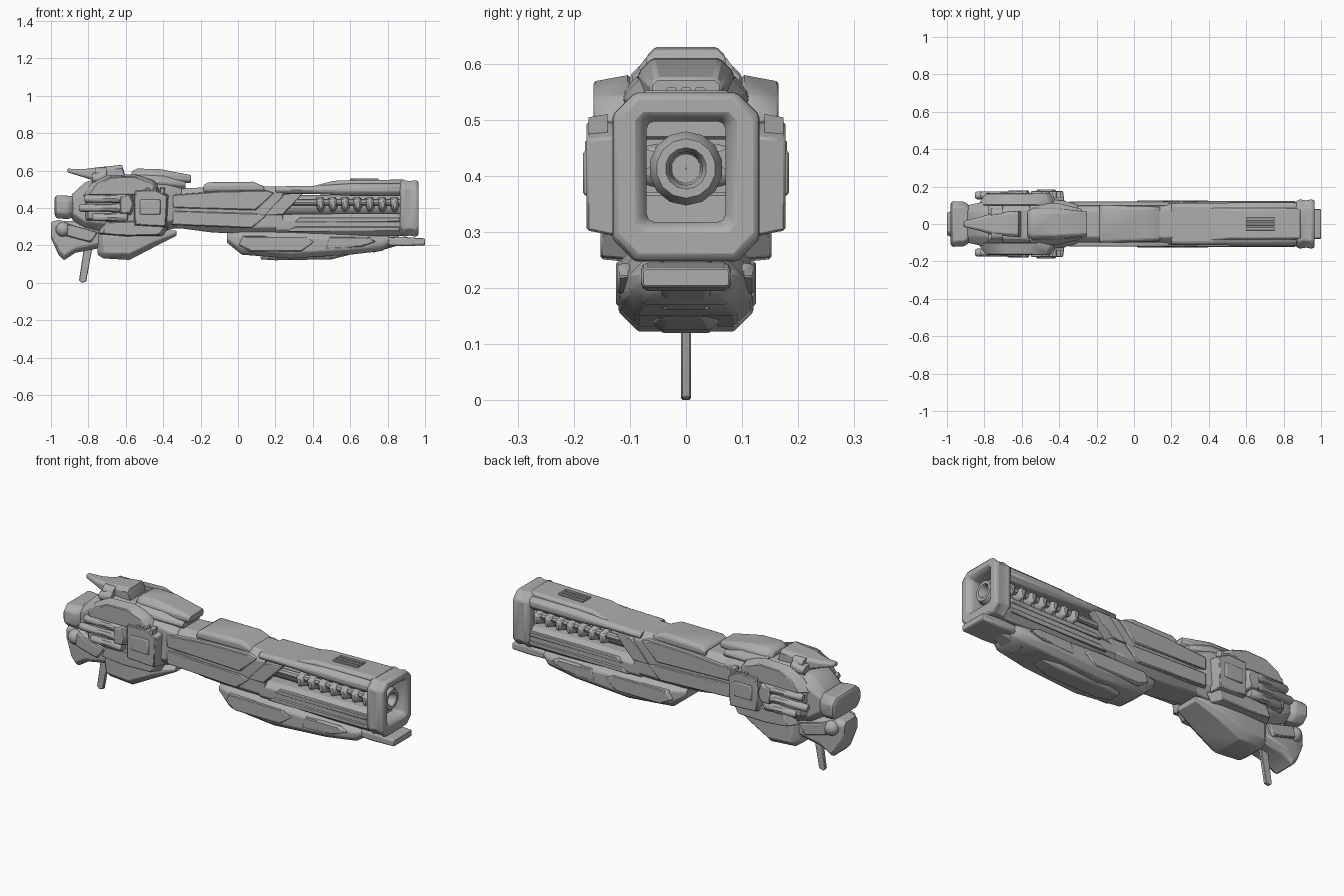
import bpy, bmesh, math
from mathutils import Vector

grey = bpy.data.materials.new("gunmetal grey")
grey.diffuse_color = (0.42, 0.42, 0.42, 1)


def finish(name, bm, mirror=False, bevel=0.005):
    if mirror:  # copy to the far side
        geo = bmesh.ops.duplicate(bm, geom=bm.verts[:] + bm.edges[:] + bm.faces[:])["geom"]
        for v in geo:
            if isinstance(v, bmesh.types.BMVert):
                v.co.y = -v.co.y
    bmesh.ops.recalc_face_normals(bm, faces=bm.faces[:])
    me = bpy.data.meshes.new(name)
    bm.to_mesh(me)
    bm.free()
    me.materials.append(grey)
    ob = bpy.data.objects.new(name, me)
    bpy.context.collection.objects.link(ob)
    if bevel:
        m = ob.modifiers.new("soft edges", 'BEVEL')
        m.width, m.segments, m.limit_method = bevel, 1, 'ANGLE'
    bpy.ops.object.select_all(action='DESELECT')
    ob.select_set(True)
    bpy.context.view_layer.objects.active = ob
    bpy.ops.object.shade_smooth_by_angle(angle=math.radians(40))
    return ob


def skin(bm, loops, ring=False):
    rows = [[bm.verts.new(p) for p in lp] for lp in loops]
    n = len(rows[0])
    for a, b in zip(rows, rows[1:] + (rows[:1] if ring else [])):
        for i in range(n):
            j = (i + 1) % n
            bm.faces.new((a[i], a[j], b[j], b[i]))
    if not ring:
        bm.faces.new(rows[0])
        bm.faces.new(rows[-1])


def octagon(x, z0, z1, w, c, y=0):
    half = [(w - c, z1), (w, z1 - c), (w, z0 + c), (w - c, z0)]
    pts = half + [(-a, b) for a, b in reversed(half)]
    return [Vector((x, y + a, b)) for a, b in pts]


def circle(x, r, z, y=0, n=14):
    return [Vector((x, y + r * math.sin(t * math.tau / n), z + r * math.cos(t * math.tau / n)))
            for t in range(n)]


def loft(name, secs, y=0, mirror=False, bevel=0.005):
    """Sections are x, bottom, top, half width, corner cut."""
    bm = bmesh.new()
    skin(bm, [octagon(*s, y=y) for s in secs])
    return finish(name, bm, mirror, bevel)


def plate(name, pts, y0, y1, taper=0.85, mirror=True, bevel=0.004):
    """Side profile pushed outwards, with a narrowed outer face."""
    cx = sum(p[0] for p in pts) / len(pts)
    cz = sum(p[1] for p in pts) / len(pts)
    bm = bmesh.new()
    skin(bm, [[Vector((x, y0, z)) for x, z in pts],
              [Vector((cx + (x - cx) * taper, y1, cz + (z - cz) * taper)) for x, z in pts]])
    return finish(name, bm, mirror, bevel)


def tube(name, spans, z, y=0, mirror=False, n=14, ring=False):
    """Turned part along x from (x, radius) pairs."""
    bm = bmesh.new()
    skin(bm, [circle(x, r, z, y, n) for x, r in spans], ring)
    return finish(name, bm, mirror, 0)


# Main body and shroud
loft("main_body", [(-.5, .29, .5, .1, .04), (-.3, .29, .505, .105, .04), (-.15, .27, .51, .112, .04),
                   (.1, .255, .515, .112, .04), (.24, .255, .515, .112, .04)])
loft("body_top_plate", [(-.185, .48, .52, .1, .012), (-.16, .48, .537, .1, .015),
                        (.08, .48, .54, .095, .015), (.14, .48, .515, .09, .01)])
loft("upper_shroud", [(.2, .475, .515, .112, .015), (.4, .475, .518, .112, .015),
                      (.6, .465, .53, .115, .02), (.89, .465, .53, .115, .02)])
loft("top_rail", [(.41, .5, .518, .09, .006), (.51, .5, .545, .085, .012), (.89, .5, .552, .085, .012)])
loft("lower_shroud", [(.2, .255, .365, .112, .03), (.6, .25, .37, .115, .03), (.89, .25, .37, .115, .03)])
plate("slot_brace", [(.14, .36), (.24, .36), (.35, .48), (.25, .48)], .07, .122, .95)
plate("body_side_panel", [(-.36, .4), (.1, .385), (.2, .48), (.15, .495), (-.1, .49), (-.36, .47)], .095, .121, .95)
plate("body_lower_panel", [(-.36, .31), (.08, .29), (.16, .36), (.1, .372), (-.36, .385)], .095, .12, .95)
plate("shroud_side_rib", [(.3, .325), (.87, .325), (.87, .35), (.33, .35)], .1, .122, .98)
plate("shroud_lower_rib", [(.26, .275), (.87, .275), (.87, .3), (.3, .3)], .095, .12, .98)
for i in range(3):
    y = (i - 1) * .026
    loft(f"top_vent_{i}", [(.6, .54, .556, .009, .003), (.75, .54, .558, .009, .003)], y, bevel=0)

# Barrel with open bore, and cooling lobes in the side slots
tube("barrel", [(.22, .055), (.84, .055), (.87, .065), (.91, .066), (.935, .053), (.935, .037),
                (.92, .03), (.8, .026), (.8, .001), (.22, .001)], .413, ring=True)
tube("slot_rod", [(.24, .018), (.88, .018)], .43, .07, True, 8)
for i in range(7):
    x = .44 + i * .066
    plate(f"cooling_lobe_{i}", [(x - .03, .455), (x + .018, .46), (x + .03, .43), (x + .024, .39),
                                (x, .372), (x - .018, .39)], .045, .105, .65, bevel=.008)

# Muzzle collar with square opening
bm = bmesh.new()
skin(bm, [octagon(.865, .26, .54, .12, .04), octagon(.885, .246, .549, .132, .04),
          octagon(.92, .252, .543, .126, .04), octagon(.95, .246, .549, .132, .04),
          octagon(.966, .255, .54, .125, .04), octagon(.966, .305, .51, .086, .012),
          octagon(.94, .318, .497, .07, .008), octagon(.865, .318, .497, .07, .008)], True)
finish("muzzle_collar", bm)

# Underbarrel housing and nose
loft("underbarrel_housing", [(-.06, .215, .27, .085, .02), (.02, .15, .275, .11, .03), (.28, .13, .275, .12, .03),
                             (.6, .15, .26, .118, .03), (.77, .17, .25, .1, .025), (.81, .195, .25, .08, .02)])
plate("underbarrel_panel", [(0, .2), (.06, .165), (.35, .165), (.42, .22), (.36, .25), (.02, .25)], .1, .125, .92)
plate("underbarrel_front_panel", [(.46, .18), (.66, .19), (.74, .22), (.7, .245), (.48, .245)], .1, .122, .9)
loft("underbarrel_keel", [(.12, .125, .2, .04, .01), (.2, .12, .2, .06, .015), (.5, .125, .2, .06, .015),
                          (.6, .15, .2, .04, .01)])
loft("nose_bar", [(.74, .2, .24, .08, .008), (.88, .195, .245, .08, .008), (1, .2, .237, .08, .006)])
loft("nose_block", [(.72, .16, .26, .05, .01), (.86, .2, .26, .045, .01)])

# Rear receiver
loft("receiver", [(-.89, .34, .47, .1, .035), (-.82, .28, .535, .115, .05), (-.72, .265, .57, .13, .055),
                  (-.5, .265, .57, .135, .055), (-.38, .28, .55, .125, .05), (-.3, .3, .51, .105, .04)])
loft("receiver_cover", [(-.57, .53, .595, .07, .02), (-.54, .52, .61, .085, .025), (-.42, .52, .608, .085, .025),
                        (-.25, .535, .575, .065, .012)])
loft("cover_skirt", [(-.56, .5, .58, .115, .03), (-.4, .5, .575, .11, .03), (-.28, .5, .54, .08, .015)])
loft("rear_fin", [(-.912, .59, .61, .015, .005), (-.83, .565, .607, .035, .01), (-.75, .54, .617, .06, .015),
                  (-.62, .54, .63, .07, .015), (-.605, .54, .58, .07, .015)])
loft("fin_bracket", [(-.78, .53, .585, .1, .02), (-.7, .53, .6, .1, .02)])
tube("fin_pivot", [(-.765, .03), (-.7, .03)], .585, .055, True, 10)
plate("shoulder_shell", [(-.84, .46), (-.79, .53), (-.7, .575), (-.55, .58), (-.44, .545), (-.4, .49),
                         (-.5, .46)], .1, .165, .8)
plate("side_block", [(-.56, .3), (-.38, .29), (-.37, .47), (-.44, .505), (-.56, .5)], .11, .177, .9)
plate("side_hatch", [(-.53, .36), (-.41, .36), (-.41, .45), (-.53, .45)], .165, .184, .85)
plate("mid_shell", [(-.82, .33), (-.58, .31), (-.57, .49), (-.7, .5), (-.82, .46)], .1, .155, .85)
plate("lower_lump", [(-.75, .26), (-.6, .245), (-.4, .25), (-.37, .3), (-.45, .34), (-.72, .33)], .09, .152, .85)
plate("side_catch", [(-.64, .36), (-.57, .36), (-.55, .42), (-.57, .48), (-.64, .47)], .13, .18, .75)
for name, z, x0 in (("upper_side_tube", .45, -.82), ("middle_side_tube", .4, -.85), ("lower_side_tube", .35, -.78)):
    tube(name, [(x0, .014), (x0 + .01, .021), (-.68, .021), (-.67, .025), (-.6, .025), (-.59, .018)],
         z, .153, True, 8)
for i in range(3):
    plate(f"side_fin_{i}", [(-.5 + i * .04, .47), (-.475 + i * .04, .47), (-.47 + i * .04, .51),
                            (-.495 + i * .04, .51)], .14, .174, .7, bevel=0)

# Butt end
loft("butt_pad", [(-.98, .36, .455, .11, .03), (-.97, .345, .467, .122, .03), (-.91, .34, .465, .12, .03),
                  (-.88, .35, .465, .1, .03)])

# Lower grip housing and rear heel
loft("lower_grip", [(-.75, .15, .28, .08, .02), (-.72, .13, .28, .11, .03), (-.58, .122, .28, .12, .035),
                    (-.45, .19, .28, .11, .03), (-.33, .25, .28, .075, .012)])
loft("rear_heel", [(-1, .24, .325, .06, .02), (-.96, .15, .335, .075, .025), (-.93, .12, .33, .08, .025),
                   (-.87, .16, .33, .085, .025), (-.74, .185, .3, .085, .025)])
bm = bmesh.new()
bmesh.ops.create_uvsphere(bm, u_segments=12, v_segments=8, radius=.04)
bmesh.ops.translate(bm, verts=bm.verts[:], vec=(-.935, .07, .285))
finish("heel_ball", bm, True, 0)
plate("heel_link", [(-.93, .25), (-.78, .21), (-.74, .27), (-.92, .32)], .06, .1, .85)

# Trigger strut
plate("trigger_strut", [(-.825, .18), (-.85, .012), (-.838, 0), (-.812, .005), (-.78, .18)],
      -.009, .009, 1, False, .003)
